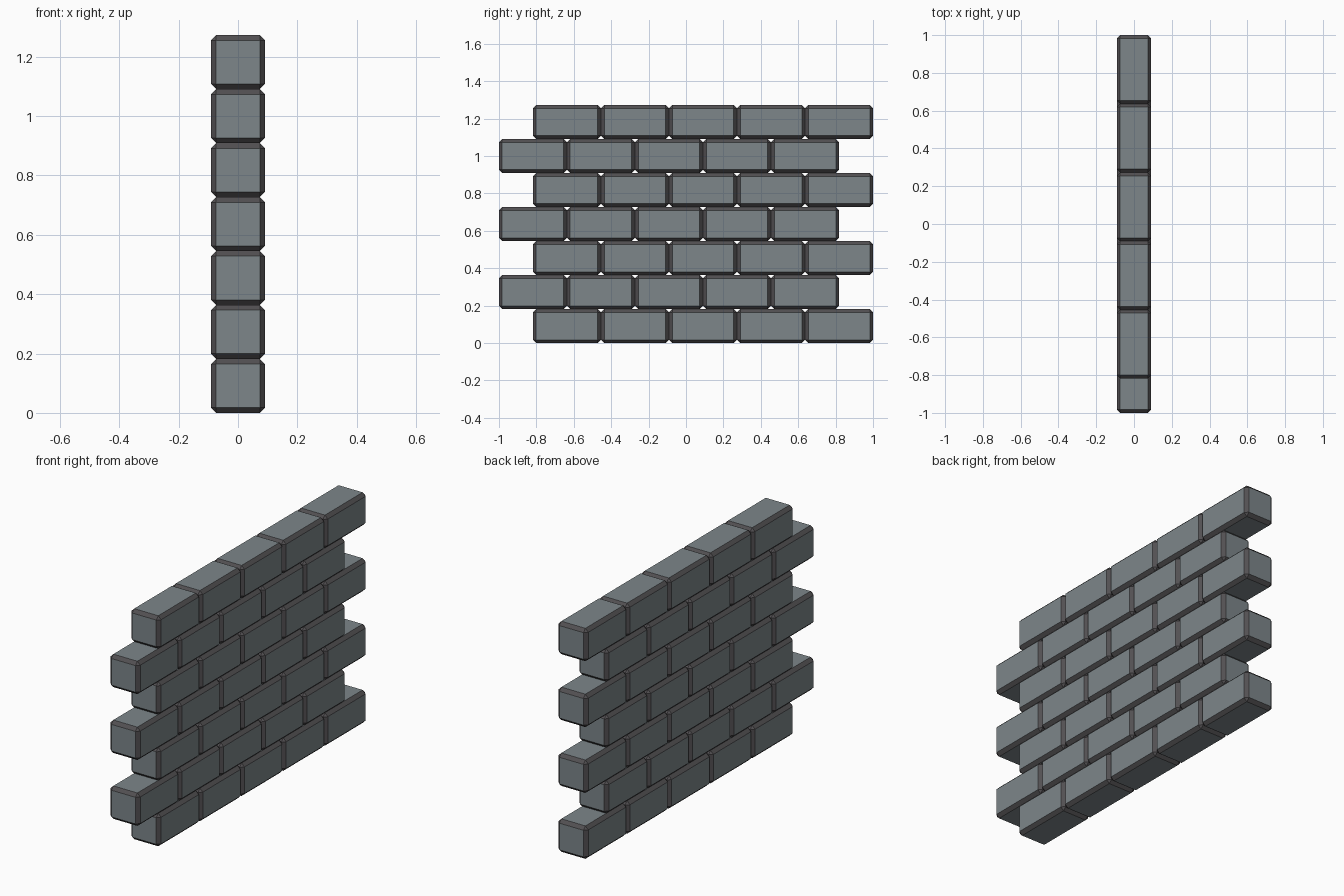
import bpy, bmesh

if "Cube" in bpy.data.objects:
    bpy.data.objects.remove(bpy.data.objects["Cube"])

U = 2 / 11          # brick height and depth; bricks are 2U long
BEVEL = 0.0175


def material(name, rgb):
    m = bpy.data.materials.new(name)
    m.diffuse_color = (*rgb, 1)
    m.use_nodes = True
    m.node_tree.nodes["Principled BSDF"].inputs["Base Color"].default_value = m.diffuse_color
    return m


stone = material("grey stone", (0.205, 0.24, 0.255))
edge = material("dark edge", (0.085, 0.08, 0.085))


# One chamfered brick mesh, shared by every brick
bm = bmesh.new()
bmesh.ops.create_cube(bm, size=1)
bmesh.ops.scale(bm, vec=(U, 2 * U, U), verts=bm.verts)
bmesh.ops.bevel(bm, geom=bm.edges[:], offset=BEVEL, segments=1, affect='EDGES')
bm.normal_update()
for f in bm.faces:   # chamfers are the faces that are not axis aligned
    f.material_index = 0 if max(abs(c) for c in f.normal) > 0.99 else 1
mesh = bpy.data.meshes.new("brick")
bm.to_mesh(mesh)
bm.free()
mesh.materials.append(stone)
mesh.materials.append(edge)

# Seven courses of five bricks, each shifted half a brick from the last
for row in range(7):
    start = -4.5 * U if row % 2 == 0 else -5.5 * U
    for i in range(5):
        brick = bpy.data.objects.new(f"brick_row{row + 1}_{i + 1}", mesh)
        brick.location = (0, start + (2 * i + 1) * U, (row + 0.5) * U)
        bpy.context.collection.objects.link(brick)
